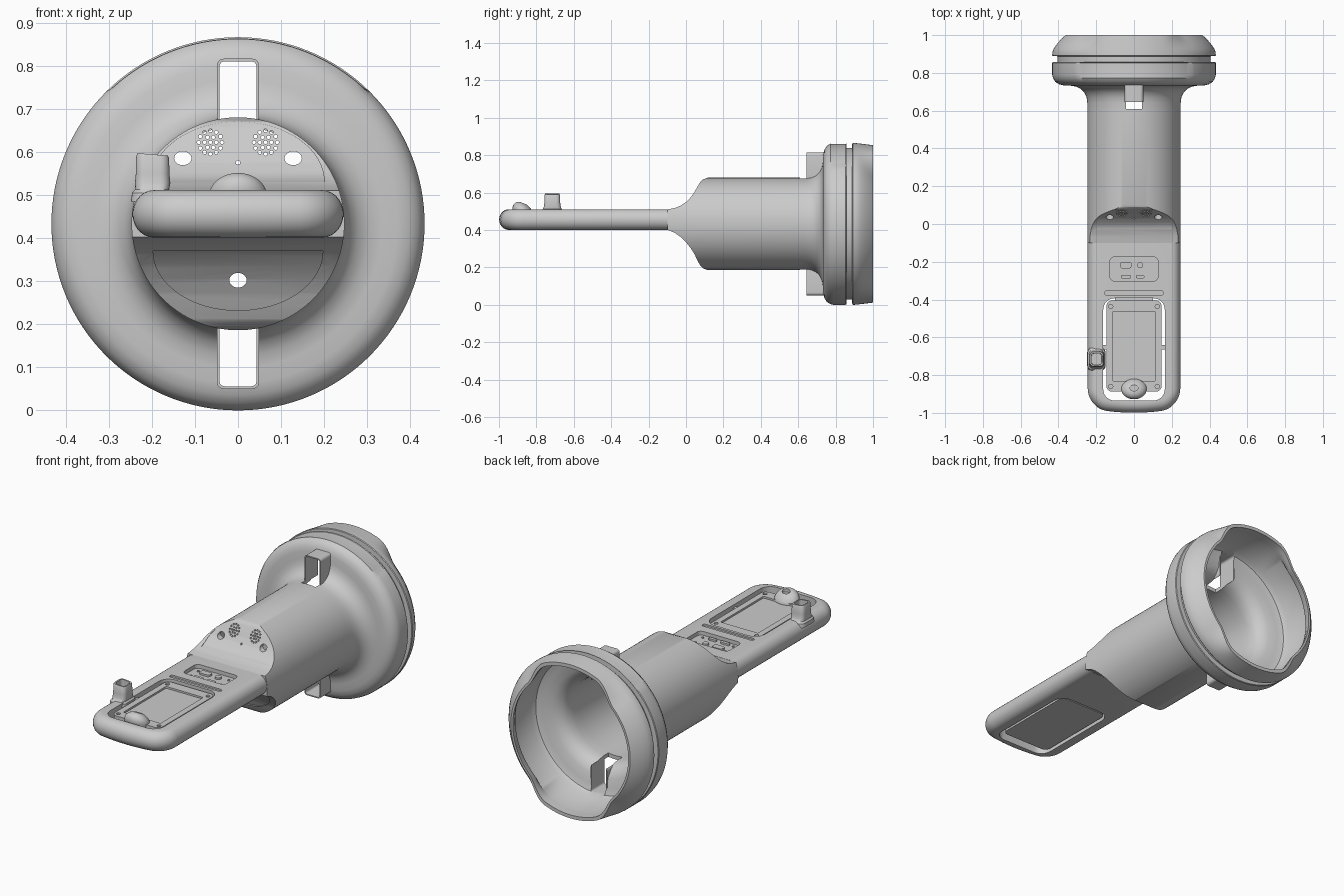
import bpy, bmesh
from math import sin, cos, pi, atan2, degrees

if "Cube" in bpy.data.objects:
    bpy.data.objects.remove(bpy.data.objects["Cube"])

CZ = 0.433   # height of the long axis
N = 128


def circle(cx, cy, rx, ry=None, n=24):
    ry = ry or rx
    return [(cx + rx * cos(2 * pi * i / n), cy + ry * sin(2 * pi * i / n)) for i in range(n)]


def rrect(x0, x1, y0, y1, r, n=6):
    pts = []
    for k, (cx, cy) in enumerate([(x1 - r, y1 - r), (x0 + r, y1 - r), (x0 + r, y0 + r), (x1 - r, y0 + r)]):
        pts += [(cx + r * cos((k + i / n) * pi / 2), cy + r * sin((k + i / n) * pi / 2)) for i in range(n + 1)]
    return pts


def loft(bm, rings, loop=False):
    vs = [[bm.verts.new(p) for p in ring] for ring in rings]
    n = len(vs[0])
    pairs = list(zip(vs, vs[1:])) + ([(vs[-1], vs[0])] if loop else [])
    for a, b in pairs:
        for i in range(n):
            bm.faces.new((a[i], a[(i + 1) % n], b[(i + 1) % n], b[i]))
    if not loop:
        bm.faces.new(vs[0])
        bm.faces.new(vs[-1])


def prism(bm, pts, axis, lo, hi):
    put = {'x': lambda p, a: (a, p[0], p[1]), 'y': lambda p, a: (p[0], a, p[1]), 'z': lambda p, a: (p[0], p[1], a)}[axis]
    loft(bm, [[put(p, a) for p in pts] for a in (lo, hi)])


def make(name, bm):
    bmesh.ops.recalc_face_normals(bm, faces=bm.faces)
    me = bpy.data.meshes.new(name)
    bm.to_mesh(me)
    bm.free()
    ob = bpy.data.objects.new(name, me)
    bpy.context.collection.objects.link(ob)
    return ob


def prisms(name, items):
    bm = bmesh.new()
    for it in items:
        prism(bm, *it)
    return make(name, bm)


def boolean(ob, other, op='DIFFERENCE'):
    m = ob.modifiers.new('cut', 'BOOLEAN')
    m.operation, m.object, m.solver = op, other, 'EXACT'
    bpy.context.view_layer.objects.active = ob
    bpy.ops.object.modifier_apply(modifier=m.name)
    bpy.data.objects.remove(other)
    return ob


# Body: side profile crossed with a cylinder, hollow and open at the back
TOP = [(-.1, .51), (-.06, .518), (-.03, .53), (0, .55), (.025, .575), (.045, .603), (.06, .63), (.075, .655), (.09, .67), (.115, .68)]
BOT = [(-.1, .402), (-.06, .385), (-.03, .364), (0, .335), (.025, .304), (.045, .272), (.06, .241), (.075, .212), (.09, .196), (.115, .186)]


def flared(name, r, dy, dz, end):
    prof = [(y + dy, z - dz) for y, z in TOP] + [(end, .68 - dz), (end, .186 + dz)]
    prof += [(y + dy, z + dz) for y, z in reversed(BOT)]
    ob = prisms(name, [(prof, 'x', -.3, .3)])
    cyl = prisms('cyl', [(circle(0, CZ, r, n=N), 'y', -.3, .9)])
    return boolean(ob, cyl, 'INTERSECT')


body = flared('body_tube', .247, 0, 0, .6)
boolean(body, flared('cavity', .226, .025, .012, .7))


def face_recess(curve, shape, depth):
    far = [(.3, curve[-1][1]), (.3, 2 * curve[-1][1] - CZ), (-.5, 2 * curve[-1][1] - CZ), (-.5, curve[0][1])]
    front = prisms('front_space', [([(y + depth, z) for y, z in curve] + far, 'x', -.3, .3)])
    return boolean(front, prisms('shape', [(shape, 'y', -.3, .2)]), 'INTERSECT')


# Sunken panels on the upper and lower shoulder faces
low = [(.197 * cos(a), .37 + .138 * sin(a)) for a in [pi + i * pi / 32 for i in range(33)]]
upp = [(.2 * cos(a), .53 + .14 * sin(a)) for a in [i * pi / 32 for i in range(33)]]
boolean(body, face_recess(BOT, low, .009))
boolean(body, face_recess(TOP, upp, .004))

# Lamp holes and speaker grilles
holes = [(circle(s * .128, .585, .02, .016), 'y', -.3, .4) for s in (-1, 1)]
holes += [(circle(0, .302, .02, .017), 'y', -.3, .4), (circle(0, .575, .005, n=10), 'y', -.3, .4)]
for s in (-1, 1):
    for ring, cnt in ((0, 1), (.0135, 6), (.027, 12)):
        for i in range(cnt):
            a = 2 * pi * i / cnt
            holes.append((circle(s * .064 + ring * cos(a), .622 + ring * sin(a), .0043, n=8), 'y', -.3, .3))
boolean(body, prisms('holes', holes))

# Head: revolved bell with two rings; the back lip opens out at top and bottom
PROF = [(.247, .6), (.247, .64), (.251, .67), (.262, .695), (.28, .714), (.305, .727), (.335, .732), (.37, .733), (.397, .74),
        (.417, .753), (.429, .772), (.433, .79), (.433, .853), (.43, .857), (.405, .858), (.405, .888), (.43, .889),
        (.433, .893), (.432, .91), (.424, .93), (.408, .953), (.385, .98), (.362, 1.0), (.35, 1.0), (.355, .98),
        (.37, .95), (.388, .94), (.388, .79), (.375, .765), (.34, .752), (.29, .747), (.25, .72), (.232, .69), (.226, .65), (.226, .6)]


def radius(k, r, y, a):
    off = abs(degrees(atan2(abs(cos(a)), abs(sin(a)))))
    t = min(1, max(0, (46 - off) / 24))
    w = t * t * (3 - 2 * t)
    if y > .905:
        goal = .433 - (y - .9) * .12 if k <= 22 else .402
        return r + w * (goal - r)
    if .78 < y < .857 and r > .42 and sin(a) > 0 and off < 45:
        return r - .006
    return r


bm = bmesh.new()
rings = []
for k, (r, y) in enumerate(PROF):
    ring = []
    for i in range(N):
        a = 2 * pi * i / N
        q = radius(k, r, y, a)
        ring.append((q * cos(a), y, CZ + q * sin(a)))
    rings.append(ring)
loft(bm, rings, loop=True)
head = make('bell_head', bm)


# Slots through the bell, each with a small hood
def slot(s, half, r0, r1, rad):
    return rrect(-half, half, *sorted((CZ + s * r0, CZ + s * r1)), rad)


boolean(head, prisms('slots', [(slot(s, .043, .2, .377, .012), 'y', .61, .8) for s in (-1, 1)]))
for s, nm in ((1, 'upper'), (-1, 'lower')):
    hood = prisms(nm + '_slot_hood', [(slot(s, .049, .228, .383, .016), 'y', .645, .755)])
    boolean(hood, prisms('gap', [(slot(s, .043, .15, .377, .012), 'y', .5, .9)]))


# Handle: rounded slab with bulged nose
def outline(d):
    w, R = .245 - d, .1 - d
    yf = -.972 + d
    pts = [(-w + R - R * cos(t), yf + R - R * sin(t)) for t in [i * pi / 16 for i in range(9)]]
    pts += [(-(w - R) + 2 * (w - R) * i / 8, yf) for i in range(1, 8)]
    pts += [(-x, y) for x, y in reversed(pts[:9])]
    pts = [(x, y - .027 * (1 - (x / w) ** 2)) for x, y in pts]
    return [(-w, -.1)] + pts + [(w, -.1)]


bm = bmesh.new()
loft(bm, [[(x, y, .456 + .055 * sin(a)) for x, y in outline(.05 * (1 - cos(a)))]
          for a in [-pi / 2 + i * pi / 14 for i in range(15)]])
handle = make('handle', bm)
boolean(handle, prisms('handle_cuts', [
    (rrect(-.163, .163, -.935, -.393, .06), 'z', .3, .7),
    (rrect(-.155, .155, -.378, -.354, .011), 'z', .502, .7),
    (rrect(-.128, .128, -.302, -.175, .025), 'z', .49, .7)]))

# Controls in the small bay
prisms('bay_buttons', [
    (rrect(-.075, -.012, -.235, -.2, .014), 'z', .485, .5), (circle(.033, -.218, .016), 'z', .485, .5),
    (rrect(-.07, -.015, -.288, -.27, .008), 'z', .485, .5), (rrect(.01, .055, -.288, -.27, .008), 'z', .485, .5)]
    + [(circle(x, y, .006, n=12), 'z', .485, .495) for x in (-.095, .09) for y in (-.21, -.275)])

# Screen panel hung in the window
panel = prisms('screen_panel', [(rrect(-.146, .146, -.888, -.405, .03), 'z', .405, .5)])
boolean(panel, prisms('screen', [(rrect(-.113, .113, -.832, -.462, .006), 'z', .49, .6)]
        + [(circle(x, y, .011, n=16), 'z', .492, .6) for x in (-.123, .123) for y in (-.436, -.86)]))
prisms('panel_links', [(rrect(s * .155 - .012, s * .155 + .012, -.665, -.64, .004), 'z', .44, .495) for s in (-1, 1)]
       + [(rrect(-.1, .1, -.412, -.385, .004), 'z', .41, .49)])

# Domed knob with a dimple
bm = bmesh.new()
bmesh.ops.create_uvsphere(bm, u_segments=40, v_segments=20, radius=1)
for v in bm.verts:
    x, y, z = v.co
    v.co = (x * .068, -.872 + y * .052 - max(z, 0) * .02, .495 + z * .056)
knob = make('knob', bm)
boolean(knob, prisms('dimple', [(circle(0, -.868, .022, .016), 'z', .532, .6)]))

# Hollow peg on the left edge
bm = bmesh.new()
rings = []
for h, z in ((.058, .485), (.055, .505), (.046, .513), (.041, .528), (.039, .55), (.038, .588), (.035, .594), (.028, .594), (.027, .54)):
    rings.append([(-.199 + .85 * x if z < .52 else -.198 + x, y - .715, z - (.08 * x if z > .58 else 0))
                  for x, y in rrect(-h, h, -h * 1.08, h * 1.08, h * .55)])
loft(bm, rings)
make('side_peg', bm)

# Smooth shading with crisp edges
for ob in bpy.context.collection.objects:
    bpy.ops.object.select_all(action='DESELECT')
    ob.select_set(True)
    bpy.context.view_layer.objects.active = ob
    bpy.ops.object.shade_smooth_by_angle(angle=0.6)
